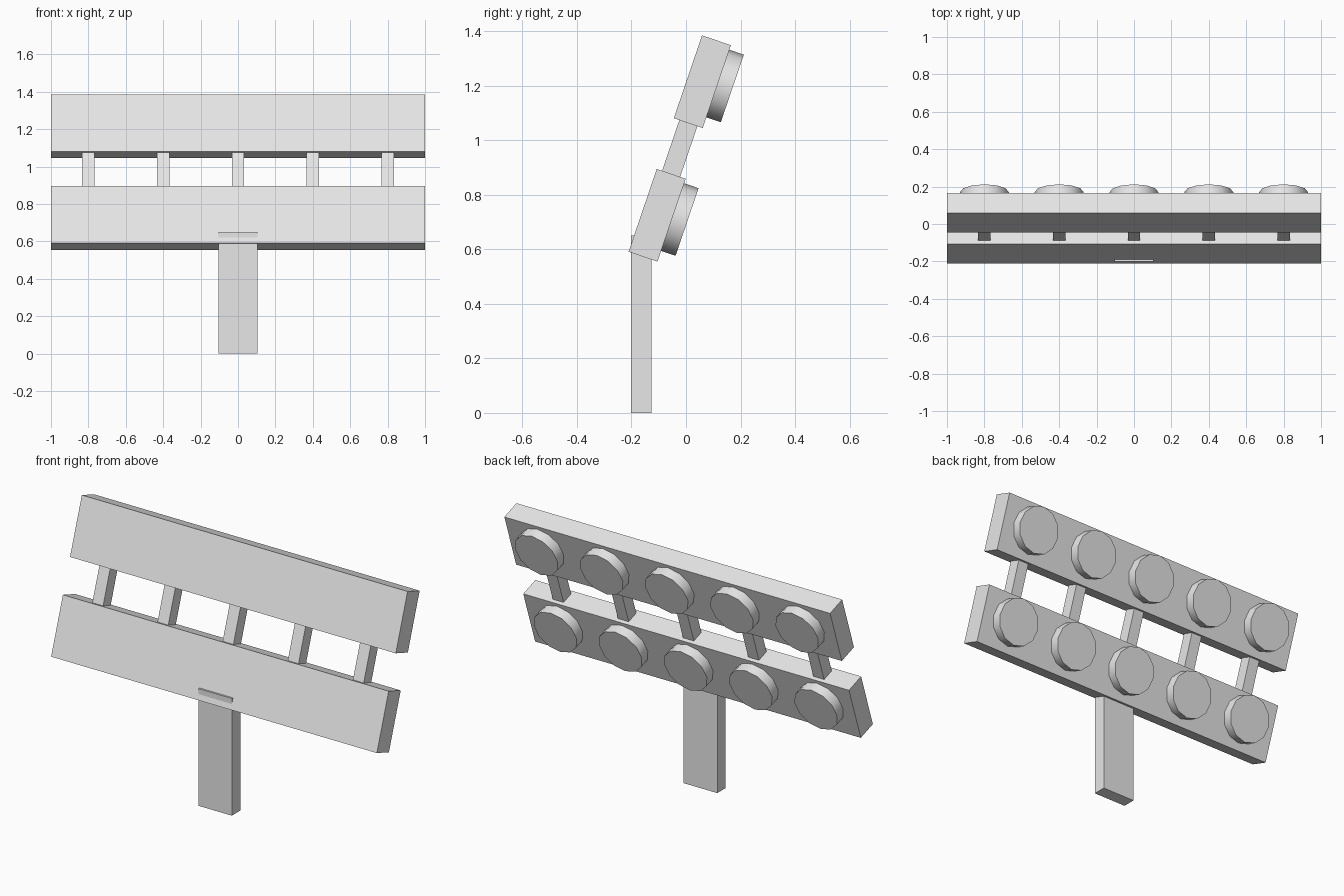
import bpy
from math import radians
from mathutils import Matrix, Vector

cube = bpy.data.objects.get("Cube")
if cube:
    bpy.data.objects.remove(cube, do_unlink=True)

grey = bpy.data.materials.new("plain_grey")
grey.use_nodes = True
colour = (0.8, 0.8, 0.8, 1)
grey.diffuse_color = colour
grey.node_tree.nodes["Principled BSDF"].inputs["Base Color"].default_value = colour

LEAN = Matrix.Rotation(radians(-18.8), 4, 'X')
COLUMNS = [-0.8, -0.4, 0, 0.4, 0.8]


def finish(name, matrix):
    obj = bpy.context.object
    obj.name = name
    obj.matrix_world = matrix
    obj.data.materials.append(grey)
    return obj


def box(name, size, matrix):
    bpy.ops.mesh.primitive_cube_add(size=1)
    return finish(name, matrix @ Matrix.Diagonal((*size, 1)))


def disc(name, radius, depth, matrix):
    bpy.ops.mesh.primitive_cylinder_add(vertices=12, radius=radius, depth=depth)
    finish(name, matrix @ Matrix.Rotation(radians(90), 4, 'X'))
    bpy.ops.object.shade_smooth_by_angle(angle=radians(40))


# Upright post
box("post", (0.206, 0.074, 0.65), Matrix.Translation((0, -0.164, 0.325)))

# Leaning panels, each with a row of round pads on the back
lower = Vector((0, -0.106, 0.725))
upper = Vector((0, 0.06, 1.215))
for label, centre in (("lower", lower), ("upper", upper)):
    frame = Matrix.Translation(centre) @ LEAN
    box(label + "_panel", (2, 0.112, 0.321), frame)
    for i, x in enumerate(COLUMNS):
        disc(f"{label}_pad_{i + 1}", 0.131, 0.07,
             frame @ Matrix.Translation((x, 0.077, 0.012)))

# Struts joining the two panels
frame = Matrix.Translation((lower + upper) / 2) @ LEAN
for i, x in enumerate(COLUMNS):
    box(f"strut_{i + 1}", (0.066, 0.07, 0.26), frame @ Matrix.Translation((x, 0, 0)))
